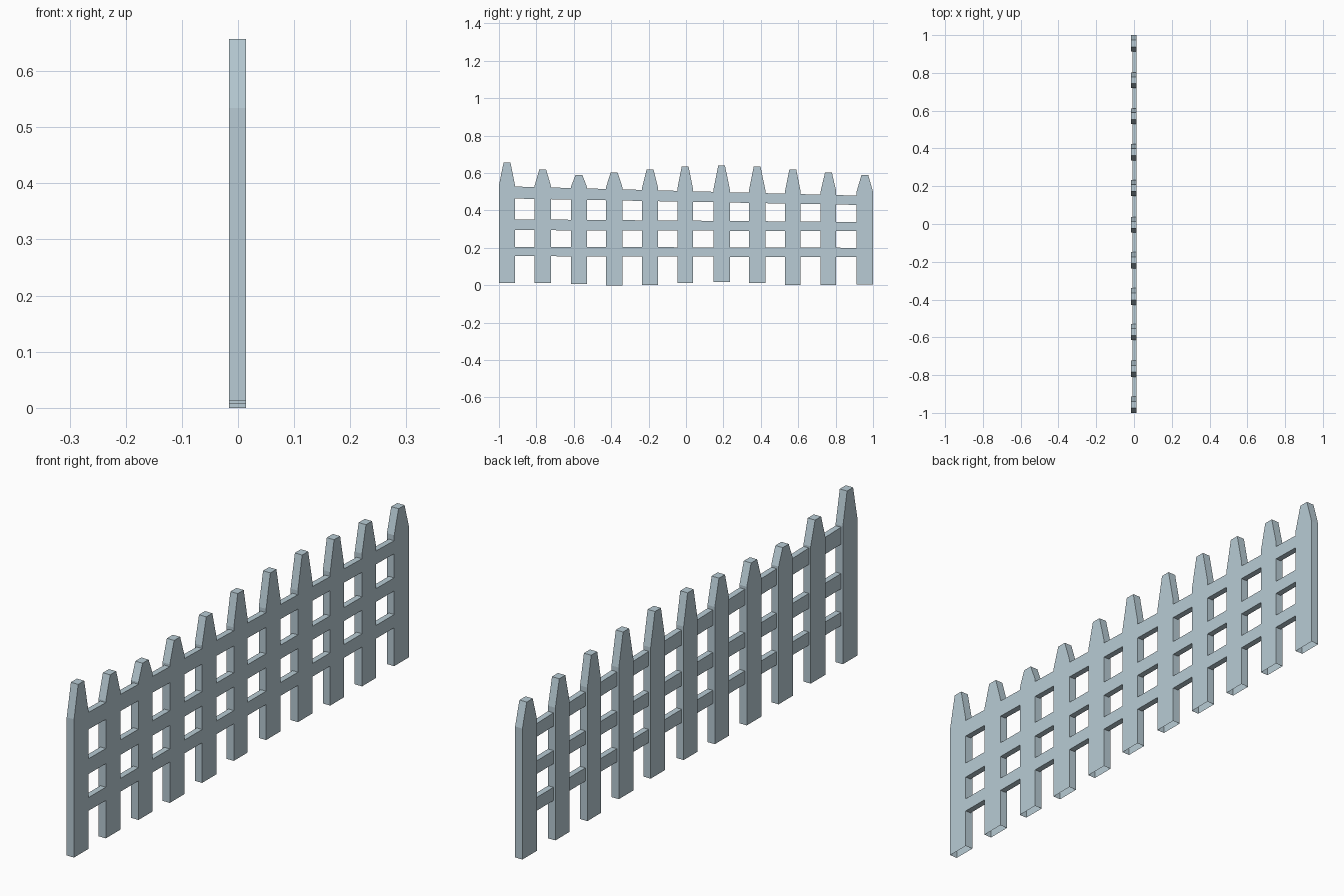
import bpy, bmesh

if "Cube" in bpy.data.objects:
    bpy.data.objects.remove(bpy.data.objects["Cube"])

mat = bpy.data.materials.new("pale blue grey")
mat.diffuse_color = (0.48, 0.60, 0.66, 1)
mat.use_nodes = True
mat.node_tree.nodes["Principled BSDF"].inputs["Base Color"].default_value = mat.diffuse_color

BACK, FRONT = -0.016, 0.0145      # picket thickness in x
RAIL_BACK = -0.008                # rails are flush with the +x side only

# each picket: left y, right y, bottom z, top z
PICKETS = [
    (-1.0, -0.914, 0.012, 0.657), (-0.81, -0.722, 0.012, 0.62),
    (-0.615, -0.53, 0.007, 0.59), (-0.428, -0.34, 0.0, 0.604),
    (-0.235, -0.149, 0.002, 0.62), (-0.046, 0.037, 0.013, 0.636),
    (0.147, 0.234, 0.018, 0.64), (0.337, 0.424, 0.013, 0.635),
    (0.53, 0.612, 0.002, 0.62), (0.72, 0.803, 0.002, 0.604),
    (0.912, 1.0, 0.005, 0.59),
]


def prism(bm, profile, x0, x1, skip=()):
    """Extrude a y-z outline along x, leaving out the listed side faces."""
    a = [bm.verts.new((x0, y, z)) for y, z in profile]
    b = [bm.verts.new((x1, y, z)) for y, z in profile]
    n = len(profile)
    bm.faces.new(a[::-1])
    bm.faces.new(b)
    for i in range(n):
        if i not in skip:
            j = (i + 1) % n
            bm.faces.new((a[i], a[j], b[j], b[i]))


def finish(bm, name):
    me = bpy.data.meshes.new(name)
    bm.to_mesh(me)
    bm.free()
    me.materials.append(mat)
    ob = bpy.data.objects.new(name, me)
    bpy.context.collection.objects.link(ob)


# pointed pickets, open underneath
for k, (y0, y1, z0, z1) in enumerate(PICKETS):
    mid = (y0 + y1) / 2
    shoulder = 0.535 - 0.018 * (mid + 1)
    bm = bmesh.new()
    prism(bm, [(y0, z0), (y1, z0), (y1, shoulder), (mid + 0.018, z1),
               (mid - 0.018, z1), (y0, shoulder)], BACK, FRONT, skip=(0,))
    finish(bm, f"picket_{k + 1}")

# rails: bottom and top height at the left and right ends of the fence
RAILS = {
    "lower_rail": (0.156, 0.150, 0.206, 0.200),
    "middle_rail": (0.295, 0.289, 0.353, 0.338),
    "upper_rail": (0.465, 0.428, 0.530, 0.477),
}
for name, (b0, b1, t0, t1) in RAILS.items():
    bm = bmesh.new()
    for left, right in zip(PICKETS, PICKETS[1:]):
        ya, yb = left[1], right[0]
        fa, fb = (ya + 1) / 2, (yb + 1) / 2
        prism(bm, [(ya, b0 + (b1 - b0) * fa), (yb, b0 + (b1 - b0) * fb),
                   (yb, t0 + (t1 - t0) * fb), (ya, t0 + (t1 - t0) * fa)],
              RAIL_BACK, FRONT, skip=(1, 3))
    finish(bm, name)
